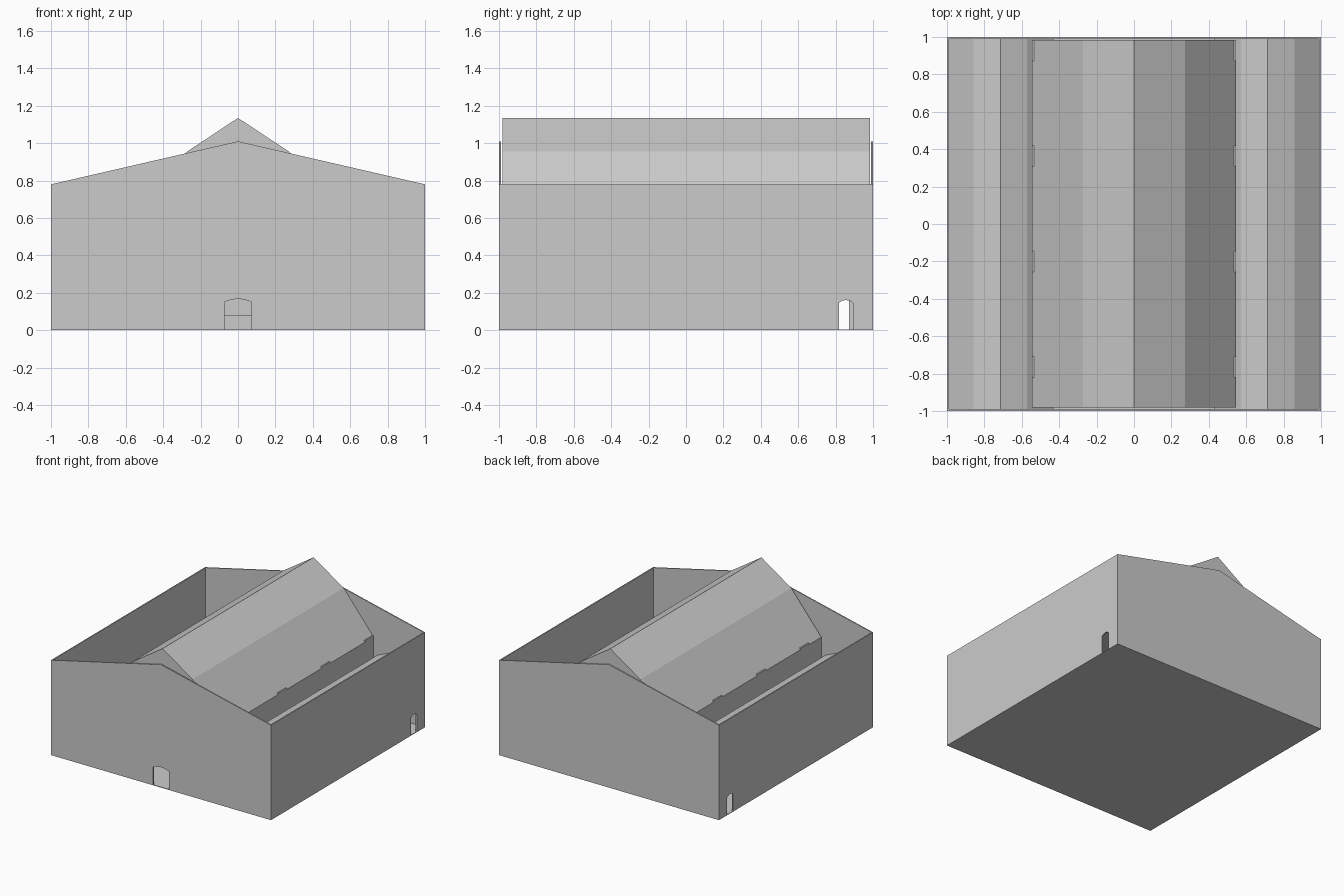
import bpy, bmesh, math
from mathutils import Vector

if "Cube" in bpy.data.objects:
    bpy.data.objects.remove(bpy.data.objects["Cube"])


def extrude(name, profile, axis, start, end):
    """Extrude a (horizontal, z) outline along axis 'x' or 'y'."""
    def place(h, z, d):
        return Vector((h, d, z)) if axis == 'y' else Vector((d, h, z))
    bm = bmesh.new()
    face = bm.faces.new([bm.verts.new(place(h, z, start)) for h, z in profile])
    new = bmesh.ops.extrude_face_region(bm, geom=[face], use_keep_orig=True)['geom']
    shift = place(0, 0, end - start)
    bmesh.ops.translate(bm, vec=shift, verts=[g for g in new if isinstance(g, bmesh.types.BMVert)])
    bmesh.ops.recalc_face_normals(bm, faces=bm.faces)
    mesh = bpy.data.meshes.new(name)
    bm.to_mesh(mesh)
    bm.free()
    ob = bpy.data.objects.new(name, mesh)
    bpy.context.collection.objects.link(ob)
    return ob


def box(name, x0, x1, y0, y1, z0, z1):
    return extrude(name, [(x0, z0), (x1, z0), (x1, z1), (x0, z1)], 'y', y0, y1)


def doorway(centre, half, spring, rise, steps=8):
    """Outline of a segmental-arched opening, left foot to right foot."""
    r = (half * half + rise * rise) / (2 * rise)
    a = math.asin(half / r)
    arc = []
    for i in range(steps + 1):
        t = -a + 2 * a * i / steps
        arc.append((centre + r * math.sin(t), spring + rise - r + r * math.cos(t)))
    return [(centre - half, 0)] + arc + [(centre + half, 0)]


def gambrel(centre, half, eave, knee, ridge):
    """Two-pitch roof section."""
    return [(centre - half, eave), (centre + half, eave), (centre + half / 2, knee),
            (centre, ridge), (centre - half / 2, knee)]


T = 0.01
gable = [(1, 0), (1, 0.78), (0, 1.01), (-1, 0.78)]

# Outer walls with doorways
extrude("front_wall", [(-1, 0)] + doorway(0, 0.072, 0.15, 0.017) + gable, 'y', -1, -1 + T)
extrude("back_wall", [(-1, 0)] + gable, 'y', 1 - T, 1)
side = [(-1 + T, 0)] + doorway(0.855, 0.038, 0.145, 0.016) + [(1 - T, 0), (1 - T, 0.78), (-1 + T, 0.78)]
for label, s in (("left", -1), ("right", 1)):
    extrude(label + "_wall", side, 'x', s, s * (1 - T))

# Floor slab
box("floor", -1, 1, -1, 1, 0, 0.005)

# Nave roof
extrude("nave_roof", gambrel(0, 0.545, 0.625, 0.955, 1.135), 'y', -0.98, 0.983)

for label, s in (("left", -1), ("right", 1)):
    # Aisle roofs
    extrude(label + "_aisle_roof", gambrel(s * 0.715, 0.285, 0.36, 0.48, 0.543), 'y', -0.99, 0.99)
    # Clerestory walls above the arcade
    x0, x1 = sorted((s * 0.435, s * 0.545))
    box(label + "_clerestory", x0, x1, -0.98, 0.983, 0.34, 0.626)
    # Pillars, whose tops just break through the eaves
    for i in range(4):
        y = -0.765 + i * 0.564
        box(f"{label}_pillar_{i + 1}", x0, x1, y - 0.056, y + 0.056, 0, 0.638)

# Low block inside the nave
box("inner_block", -0.15, 0.15, 0.45, 0.6, 0, 0.08)
